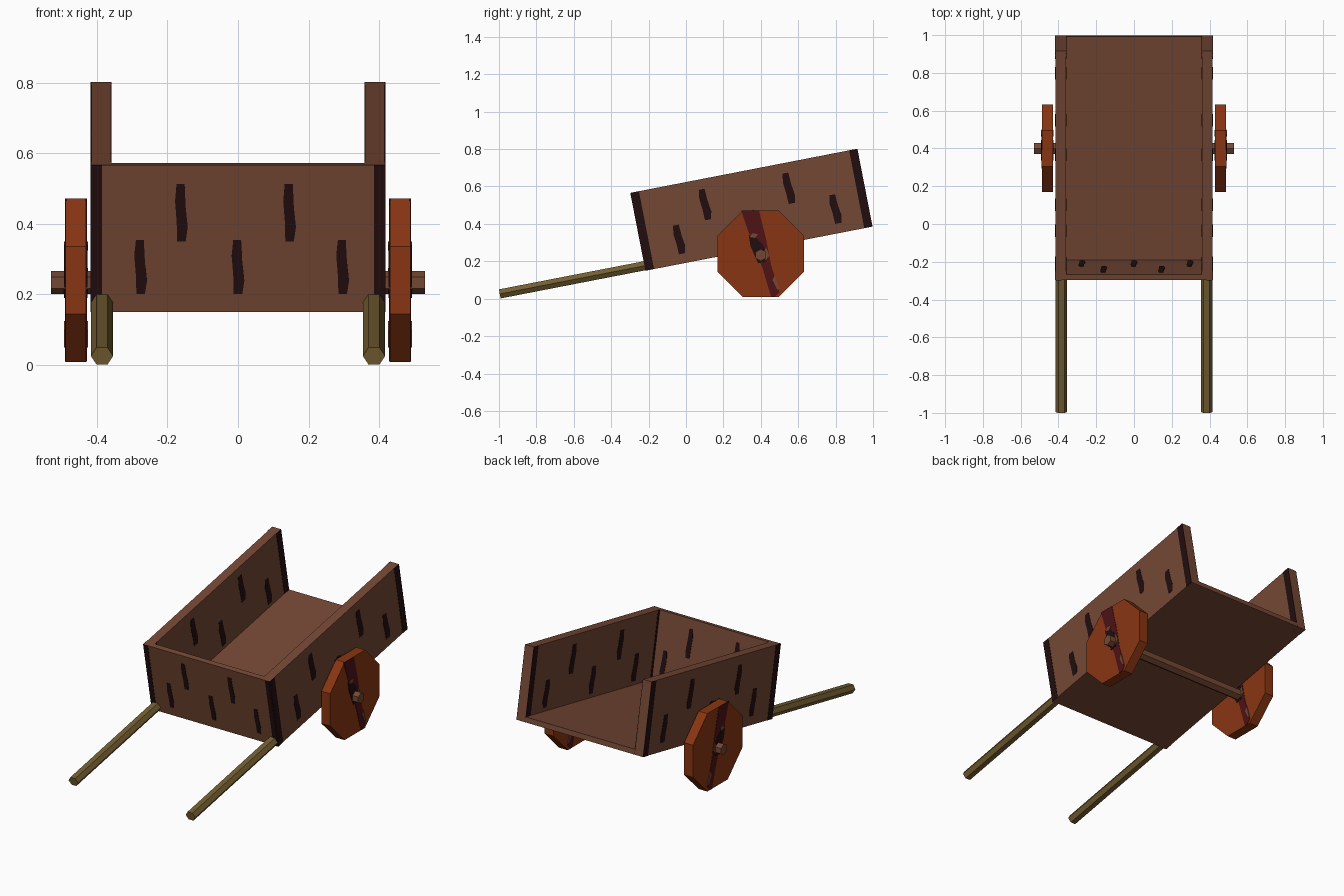
import bpy, bmesh, math
from mathutils import Matrix, Vector

if "Cube" in bpy.data.objects:
    bpy.data.objects.remove(bpy.data.objects["Cube"])


def material(name, rgb):
    m = bpy.data.materials.new(name)
    m.diffuse_color = (*rgb, 1)
    m.use_nodes = True
    m.node_tree.nodes["Principled BSDF"].inputs["Base Color"].default_value = m.diffuse_color
    return m


WOOD = material("brown wood", (0.175, 0.064, 0.034))
DARK = material("dark grain", (0.016, 0.004, 0.005))
HANDLE = material("olive wood", (0.175, 0.112, 0.032))
ORANGE = material("wheel orange", (0.25, 0.036, 0.006))
RED = material("wheel dark red", (0.075, 0.006, 0.008))

# Tilted frame of the cart body: x across, y along the bed, z up its walls
TILT = Matrix.Translation((0, -0.215, 0.15)) @ Matrix.Rotation(math.radians(11), 4, 'X')
FLAT = Matrix.Identity(4)
L, H, W, T = 1.235, 0.424, 0.415, 0.055   # length, height, half width, wall


def prism(name, pts, axis, a, b, mat, frame=TILT):
    """Extrude a 2D outline from a to b along x (pts are y,z) or y (pts are x,z)."""
    def place(p, d):
        return Vector((d, p[0], p[1]) if axis == 'x' else (p[0], d, p[1]))
    bm = bmesh.new()
    lo = [bm.verts.new(place(p, a)) for p in pts]
    hi = [bm.verts.new(place(p, b)) for p in pts]
    bm.faces.new(lo)
    bm.faces.new(hi)
    n = len(pts)
    for i in range(n):
        j = (i + 1) % n
        bm.faces.new((lo[i], lo[j], hi[j], hi[i]))
    bmesh.ops.recalc_face_normals(bm, faces=bm.faces)
    bm.transform(frame)
    me = bpy.data.meshes.new(name)
    bm.to_mesh(me)
    bm.free()
    me.materials.append(mat)
    ob = bpy.data.objects.new(name, me)
    bpy.context.collection.objects.link(ob)
    return ob


def rect(a0, a1, b0, b1):
    return [(a0, b0), (a1, b0), (a1, b1), (a0, b1)]


def ngon(n, r, ca, cb, start):
    return [(ca + r * math.cos(start + i * math.tau / n),
             cb + r * math.sin(start + i * math.tau / n)) for i in range(n)]


def grain(c, low, w):
    """Ragged upright grain mark, lower or upper row."""
    z, h = (0.13, 0.078) if low else (0.287, 0.083)
    shape = [(-.45, 1), (.3, 1), (.4, .2), (.6, -.5), (.4, -1), (-.4, -1), (-.45, -.3), (-.6, .4)]
    return [(c + x * w, z + y * h) for x, y in shape]


MARKS = [(0.168, True), (0.307, False), (0.5, True), (0.676, False), (0.857, True)]
E = 0.002   # paint plate thickness

# Body panels
prism("floor", rect(-W + T, W - T, 0, 0.03), 'y', 0.03, L, WOOD)
prism("front_panel", rect(-W, W, 0, H), 'y', 0, 0.03, WOOD)
for s, side in ((-1, "left"), (1, "right")):
    prism(side + "_panel", rect(0.03, L, 0, H), 'x', s * (W - T), s * W, WOOD)

# Grain marks and end stripes on both faces of the front panel
for d, face in ((0, "outer"), (0.03, "inner")):
    for f, low in MARKS:
        prism("front_grain_" + face, grain((f - 0.5) * 2 * W, low, 0.03), 'y', d - E, d + E, DARK)
for s in (-1, 1):
    prism("front_end_stripe", rect(s * 0.385, s * W, 0, H), 'y', -E, E, DARK)

# Grain marks and end stripes on both faces of the side panels
for s in (-1, 1):
    for d in (W, W - T):
        for f, low in MARKS:
            prism("side_grain", grain(f * L, low, 0.042), 'x', s * (d - E), s * (d + E), DARK)
        start = 0 if d == W else 0.03
        prism("side_front_stripe", rect(start, 0.045, 0, H), 'x', s * (d - E), s * (d + E), DARK)
        prism("side_back_stripe", rect(L - 0.045, L, 0, H), 'x', s * (d - E), s * (d + E), DARK)

# Hexagonal handles
for s, side in ((-1, "left"), (1, "right")):
    hexa = [(s * 0.385 + x, z * 0.9 + 0.027) for x, z in ngon(6, 0.0315, 0, 0, 0)]
    prism(side + "_handle", hexa, 'y', -0.79, 0.015, HANDLE)

# Axle and octagonal wheels
CY, CZ = 0.40, 0.2405
prism("axle", ngon(6, 0.0325, CY, 0.2335, math.pi / 6), 'x', -0.53, 0.53, WOOD, FLAT)
stripe = [(0.295, 0.472), (0.39, 0.472), (0.43, 0.31), (0.455, 0.18), (0.50, 0.035),
          (0.475, 0.01), (0.455, 0.01), (0.41, 0.16), (0.35, 0.31)]
hub_patch = [(0.335, 0.34), (0.37, 0.33), (0.41, 0.29), (0.435, 0.24), (0.425, 0.195),
             (0.385, 0.19), (0.365, 0.235), (0.345, 0.28)]
chips = [[(0.355, 0.35), (0.385, 0.345), (0.37, 0.325), (0.34, 0.33)],
         [(0.43, 0.275), (0.445, 0.23), (0.425, 0.205), (0.415, 0.25)],
         [(0.475, 0.125), (0.497, 0.05), (0.487, 0.05), (0.462, 0.10)]]
for s, side in ((-1, "left"), (1, "right")):
    prism(side + "_wheel", ngon(8, 0.2505, CY, CZ, math.pi / 8), 'x', s * 0.43, s * 0.488, ORANGE, FLAT)
    for d in (0.43, 0.488):
        prism(side + "_wheel_stripe", stripe, 'x', s * (d - E), s * (d + E), RED, FLAT)
        prism(side + "_hub_patch", hub_patch, 'x', s * (d - 2 * E), s * (d + 2 * E), DARK, FLAT)
        for c in chips:
            prism(side + "_wheel_chip", c, 'x', s * (d - 2.5 * E), s * (d + 2.5 * E), WOOD, FLAT)
